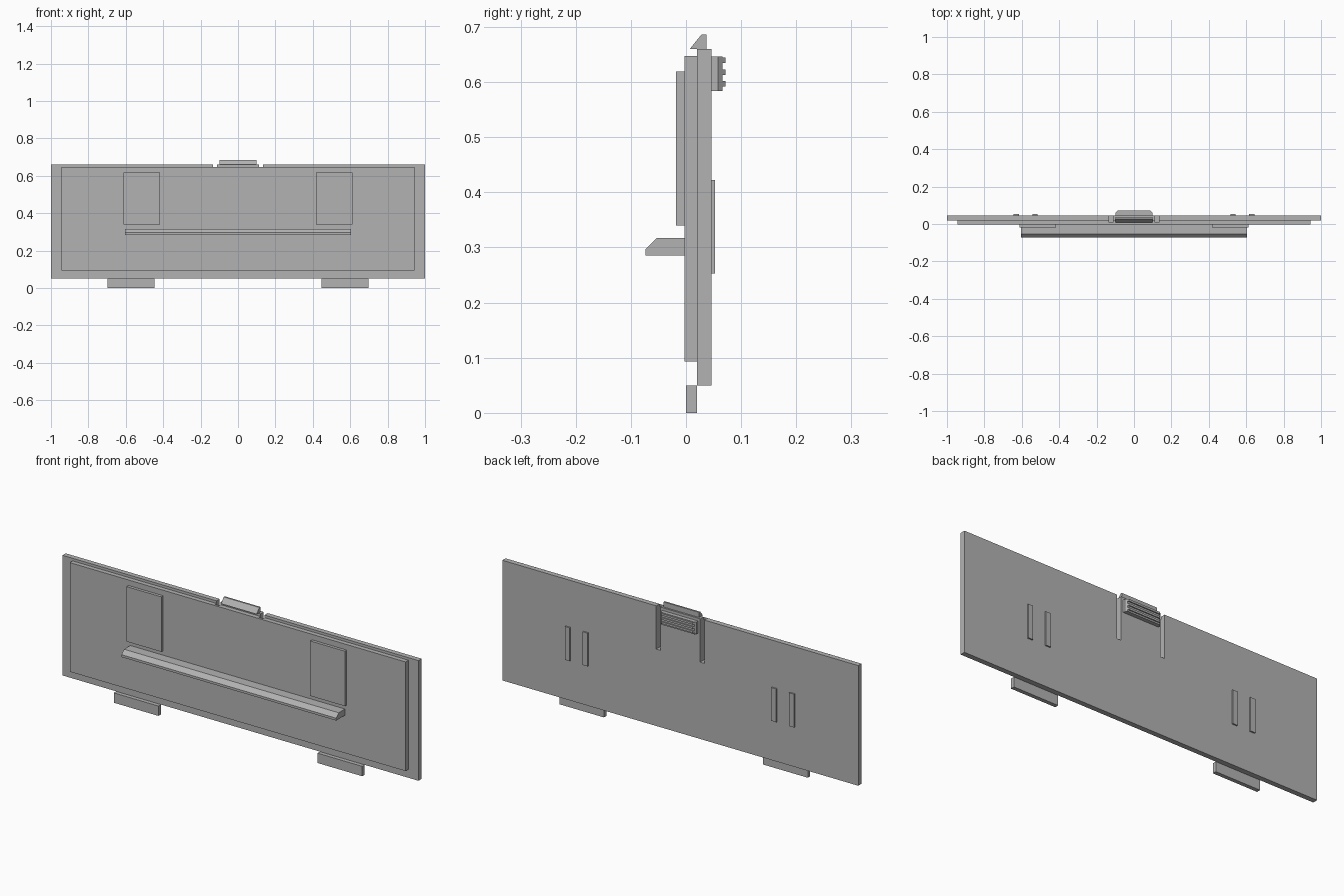
import bpy
import bmesh

cube = bpy.data.objects.get("Cube")
if cube:
    bpy.data.objects.remove(cube, do_unlink=True)

grey = bpy.data.materials.new("plain_grey")
grey.use_nodes = True
grey.diffuse_color = (0.45, 0.45, 0.45, 1)
grey.node_tree.nodes["Principled BSDF"].inputs["Base Color"].default_value = grey.diffuse_color


def prism(name, points, shift):
    """Extrude a flat outline of 3D points along the shift vector."""
    bm = bmesh.new()
    face = bm.faces.new([bm.verts.new(p) for p in points])
    moved = bmesh.ops.extrude_face_region(bm, geom=[face])["geom"]
    verts = [v for v in moved if isinstance(v, bmesh.types.BMVert)]
    bmesh.ops.translate(bm, verts=verts, vec=shift)
    bmesh.ops.recalc_face_normals(bm, faces=bm.faces)
    mesh = bpy.data.meshes.new(name)
    bm.to_mesh(mesh)
    bm.free()
    mesh.materials.append(grey)
    obj = bpy.data.objects.new(name, mesh)
    bpy.context.collection.objects.link(obj)
    return obj


def box(name, x, y, z):
    base = [(x[i], y[j], z[0]) for i, j in ((0, 0), (1, 0), (1, 1), (0, 1))]
    return prism(name, base, (0, 0, z[1] - z[0]))


def side_profile(name, half, yz):
    return prism(name, [(-half, y, z) for y, z in yz], (2 * half, 0, 0))


def top_profile(name, outline, z):
    """Symmetric outline given by its +x half, extruded upward."""
    points = outline + [(-x, y) for x, y in reversed(outline)]
    return prism(name, [(x, y, z[0]) for x, y in points], (0, 0, z[1] - z[0]))


# Cover plate and the raised panel on its front
plate = box("cover_plate", (-1, 1), (0.02, 0.046), (0.05, 0.66))
panel = box("front_panel", (-0.943, 0.943), (-0.003, 0.02), (0.093, 0.647))

# Flex slots on both sides of the latch
for side, s in (("left", 1), ("right", -1)):
    xs = sorted((s * 0.112, s * 0.135))
    cutter = box(side + "_slot_cutter", xs, (0.008, 0.08), (0.44, 0.70))
    cutter.hide_render = True
    cutter.hide_viewport = True
    for target in (plate, panel):
        cut = target.modifiers.new(side + "_slot", "BOOLEAN")
        cut.object = cutter
        cut.operation = "DIFFERENCE"
        cut.solver = "EXACT"

# Ledge and latch hook, both with a sloped front
side_profile("front_ledge", 0.603, [(-0.003, 0.285), (-0.073, 0.285), (-0.073, 0.297),
                                    (-0.053, 0.317), (-0.003, 0.317)])
side_profile("latch_hook", 0.1, [(0.007, 0.66), (0.037, 0.66), (0.037, 0.686), (0.028, 0.686)])

# Finger grip with three ribs
top_profile("finger_grip", [(0.1, 0.046), (0.1, 0.058), (0.093, 0.066)], (0.584, 0.646))
for i in range(3):
    z = 0.592 + i * 0.021
    top_profile(f"grip_rib_{i + 1}", [(0.093, 0.066), (0.088, 0.072)], (z, z + 0.01))

# Paired parts: bottom tabs, front pads and back bars
for side, s in (("left", 1), ("right", -1)):
    box(side + "_bottom_tab", sorted((s * 0.447, s * 0.698)), (0, 0.02), (0, 0.05))
    box(side + "_front_pad", sorted((s * 0.418, s * 0.613)), (-0.018, -0.003), (0.34, 0.619))
    for place, x in (("inner", 0.53), ("outer", 0.63)):
        box(f"{side}_{place}_back_bar", (s * x - 0.014, s * x + 0.014),
            (0.046, 0.053), (0.253, 0.422))
